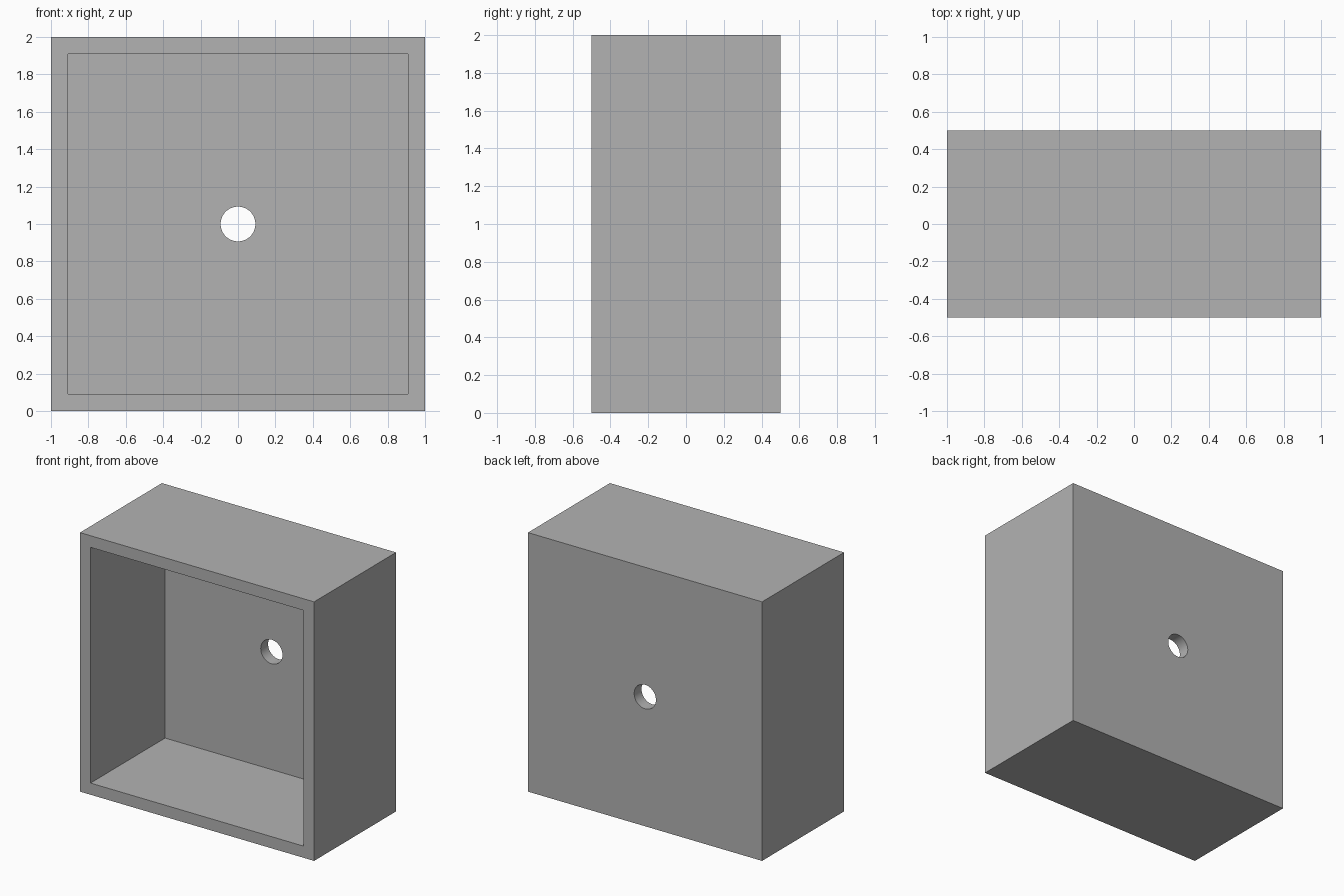
import bpy
import math

WIDTH, DEPTH, HEIGHT = 2.0, 1.0, 2.0
WALL = 0.09
HOLE_RADIUS = 0.093

default = bpy.data.objects.get("Cube")
if default:
    bpy.data.objects.remove(default, do_unlink=True)

grey = bpy.data.materials.new("mid_grey")
grey.use_nodes = True
colour = (0.448, 0.448, 0.448, 1)
grey.diffuse_color = colour
grey.node_tree.nodes["Principled BSDF"].inputs["Base Color"].default_value = colour


def block(name, size, location):
    bpy.ops.mesh.primitive_cube_add(size=1, location=location)
    obj = bpy.context.object
    obj.name = name
    obj.scale = size
    bpy.ops.object.transform_apply(location=True, rotation=False, scale=True)
    obj.data.materials.append(grey)
    return obj


def cut(target, cutter):
    mod = target.modifiers.new("cut", "BOOLEAN")
    mod.operation = "DIFFERENCE"
    mod.solver = "EXACT"
    mod.object = cutter
    bpy.context.view_layer.objects.active = target
    bpy.ops.object.modifier_apply(modifier=mod.name)
    bpy.data.objects.remove(cutter, do_unlink=True)


# Outer box
box = block("open_box", (WIDTH, DEPTH, HEIGHT), (0, 0, HEIGHT / 2))

# Cavity open to the front, leaving the side walls and back panel
cavity = block("cavity_cutter",
               (WIDTH - 2 * WALL, DEPTH, HEIGHT - 2 * WALL),
               (0, -WALL, HEIGHT / 2))
cut(box, cavity)

# Round hole through the back panel
bpy.ops.mesh.primitive_cylinder_add(
    vertices=64, radius=HOLE_RADIUS, depth=4 * WALL,
    location=(0, DEPTH / 2 - WALL / 2, HEIGHT / 2),
    rotation=(math.pi / 2, 0, 0))
drill = bpy.context.object
drill.data.materials.append(grey)
cut(box, drill)

# Smooth hole wall, crisp box edges
bpy.ops.object.select_all(action="DESELECT")
box.select_set(True)
bpy.context.view_layer.objects.active = box
bpy.ops.object.shade_smooth_by_angle(angle=math.radians(30))
